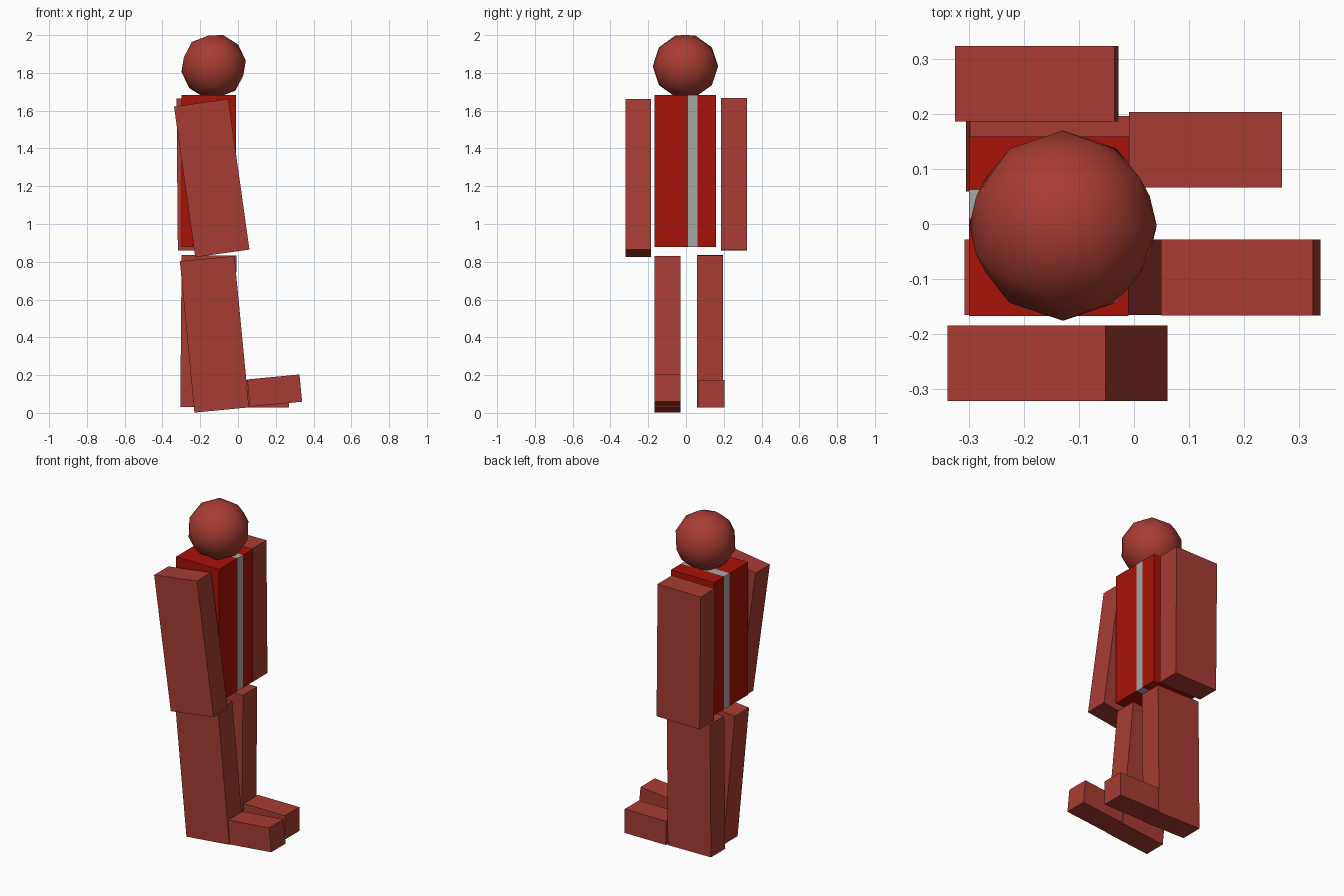
import bpy
from math import radians

if "Cube" in bpy.data.objects:
    bpy.data.objects.remove(bpy.data.objects["Cube"])


def material(name, rgb):
    m = bpy.data.materials.new(name)
    m.diffuse_color = (*rgb, 1)
    m.use_nodes = True
    m.node_tree.nodes["Principled BSDF"].inputs["Base Color"].default_value = m.diffuse_color
    return m


skin = material("limb_red", (0.39, 0.045, 0.033))
shirt = material("torso_red", (0.39, 0.006, 0.002))
stripe = material("stripe_grey", (0.39, 0.39, 0.39))


def block(name, size, centre, tilt, mat):
    """Box of a given size, tilted in degrees about the sideways (y) axis."""
    bpy.ops.mesh.primitive_cube_add(size=1)
    o = bpy.context.object
    o.name = name
    o.scale = size
    o.location = centre
    o.rotation_euler.y = radians(tilt)
    o.data.materials.append(mat)
    return o


# Torso: two red slabs with a grey stripe running through between them
for name, y0, y1, mat in (("torso_right", -0.167, 0.010, shirt),
                          ("torso_stripe", 0.010, 0.062, stripe),
                          ("torso_left", 0.062, 0.159, shirt)):
    block(name, (0.29, y1 - y0, 0.806), (-0.155, (y0 + y1) / 2, 1.281), 0, mat)

# Limbs share one block size and swing about the hips and shoulders
LIMB = (0.29, 0.137, 0.805)
for name, centre, tilt in (("left_arm", (-0.177, 0.255, 1.264), -0.5),
                           ("right_arm", (-0.139, -0.253, 1.243), -8),
                           ("left_leg", (-0.157, 0.128, 0.432), 0.5),
                           ("right_leg", (-0.125, -0.097, 0.416), -5.5)):
    block(name, LIMB, centre, tilt, skin)

# Feet
FOOT = (0.278, 0.138, 0.145)
block("left_foot", FOOT, (0.13, 0.135, 0.101), 0, skin)
block("right_foot", FOOT, (0.194, -0.097, 0.118), -5.5, skin)

# Head
bpy.ops.mesh.primitive_ico_sphere_add(subdivisions=2, radius=0.173,
                                      location=(-0.129, -0.003, 1.835),
                                      rotation=(0, radians(16.5), 0))
head = bpy.context.object
head.name = "head"
head.data.materials.append(skin)
bpy.ops.object.shade_smooth()
